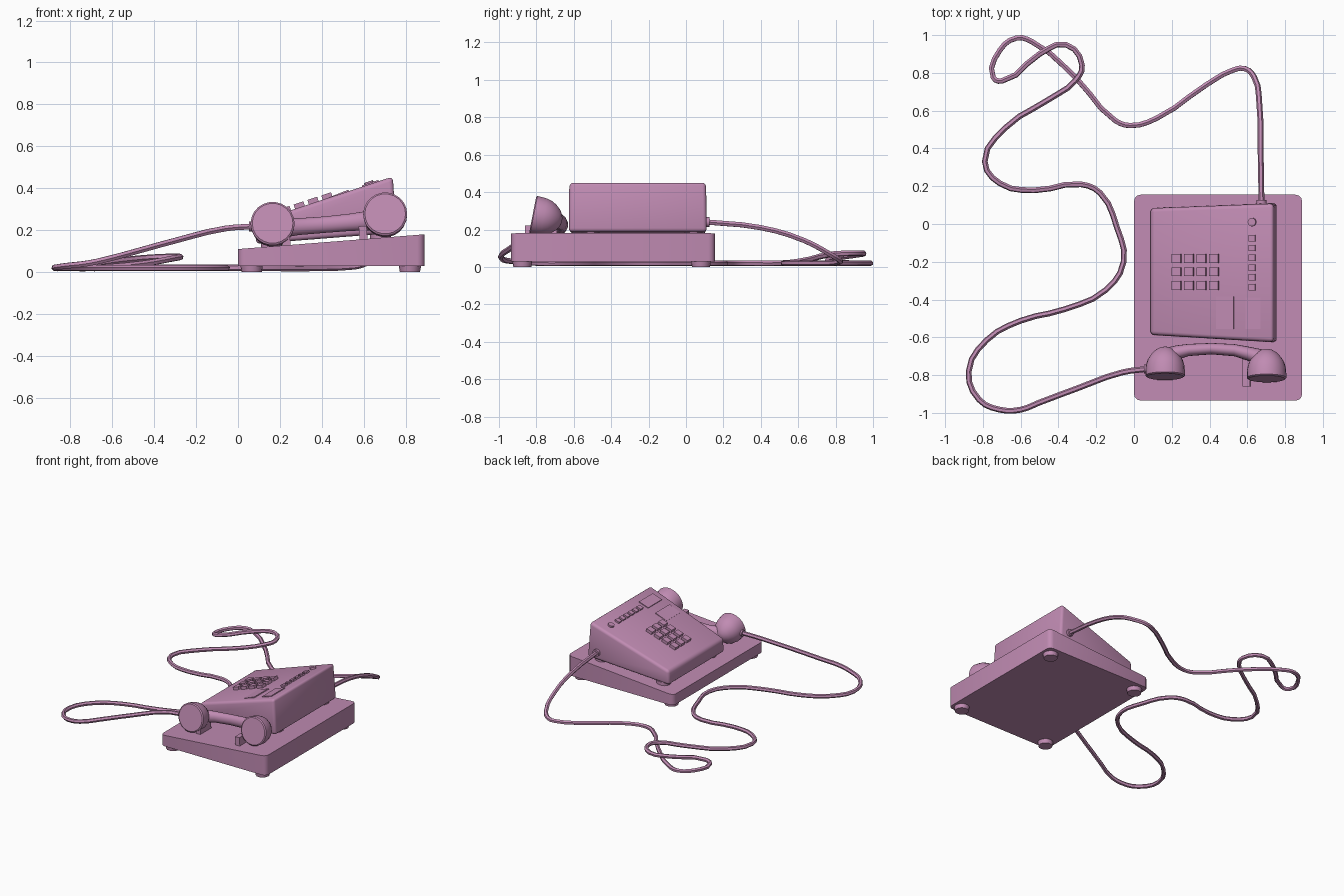
import bpy, bmesh, math
from mathutils import Vector, Matrix

if "Cube" in bpy.data.objects:
    bpy.data.objects.remove(bpy.data.objects["Cube"])

mat = bpy.data.materials.new("mauve_plastic")
mat.diffuse_color = (0.53, 0.26, 0.45, 1)
mat.use_nodes = True
mat.node_tree.nodes["Principled BSDF"].inputs["Base Color"].default_value = mat.diffuse_color


def finish(name, bm, smooth=True):
    bmesh.ops.recalc_face_normals(bm, faces=bm.faces[:])
    me = bpy.data.meshes.new(name)
    bm.to_mesh(me)
    bm.free()
    ob = bpy.data.objects.new(name, me)
    bpy.context.collection.objects.link(ob)
    me.materials.append(mat)
    if smooth:
        bpy.ops.object.select_all(action='DESELECT')
        ob.select_set(True)
        bpy.context.view_layer.objects.active = ob
        bpy.ops.object.shade_smooth_by_angle(angle=math.radians(35))
    return ob


def hexahedron(bottom, top, bevel, vertical_only=False, segments=3):
    """Block from two matching quads, with bevelled edges."""
    bm = bmesh.new()
    b = [bm.verts.new(p) for p in bottom]
    t = [bm.verts.new(p) for p in top]
    bm.faces.new(b[::-1])
    bm.faces.new(t)
    for i in range(4):
        j = (i + 1) % 4
        bm.faces.new((b[i], b[j], t[j], t[i]))
    edges = [e for e in bm.edges if not vertical_only or
             (e.verts[0].co - e.verts[1].co).xy.length < 1e-4]
    bmesh.ops.bevel(bm, geom=edges, offset=bevel, segments=segments,
                    profile=0.5, affect='EDGES')
    return bm


def box(name, center, size, tilt=0.0):
    bm = bmesh.new()
    m = Matrix.Translation(center) @ Matrix.Rotation(-tilt, 4, 'Y') @ Matrix.Diagonal((*size, 1))
    bmesh.ops.create_cube(bm, size=1, matrix=m)
    return finish(name, bm, False)


def cylinder(name, center, r, depth, rot=None, r2=None, segments=16):
    bm = bmesh.new()
    m = Matrix.Translation(center) @ (rot or Matrix.Identity(4))
    bmesh.ops.create_cone(bm, cap_ends=True, segments=segments, radius1=r,
                          radius2=r if r2 is None else r2, depth=depth, matrix=m)
    return finish(name, bm)


def loft(name, rings):
    """Skin closed rings of points and cap both ends."""
    bm = bmesh.new()
    rows = [[bm.verts.new(p) for p in ring] for ring in rings]
    n = len(rows[0])
    for a, b in zip(rows, rows[1:]):
        for i in range(n):
            j = (i + 1) % n
            bm.faces.new((a[i], a[j], b[j], b[i]))
    bm.faces.new(rows[0])
    bm.faces.new(rows[-1][::-1])
    return finish(name, bm)


def base_z(x):
    return 0.11 + 0.079 * x


def face_z(x):
    return 0.245 + 0.33 * (x - 0.1)


SLOPE = math.atan(0.33)

# Sloping base plate and its feet
xy = [(0, -0.935), (0.89, -0.935), (0.89, 0.155), (0, 0.155)]
finish("base_plate", hexahedron([(x, y, 0.03) for x, y in xy],
                                [(x, y, base_z(x)) for x, y in xy], 0.035, True))
for x in (0.065, 0.82):
    for y in (-0.875, 0.08):
        cylinder("foot", (x, y, 0.02), 0.048, 0.04, r2=0.055)

# Wedge-shaped phone body on pads
low = [(0.085, -0.588), (0.757, -0.628), (0.757, 0.112), (0.085, 0.085)]
high = [(0.088, -0.586), (0.738, -0.625), (0.738, 0.108), (0.088, 0.083)]
finish("phone_body", hexahedron([(x, y, base_z(x) + 0.018) for x, y in low],
                                [(x, y, face_z(x)) for x, y in high], 0.02))
for x in (0.16, 0.68):
    for y in (-0.51, 0.04):
        cylinder("body_pad", (x, y, base_z(x) + 0.01), 0.05, 0.03)

# Keypad
for x in (0.23, 0.296, 0.362, 0.428):
    for y in (-0.183, -0.253, -0.325):
        box("key", (x - 0.003, y, face_z(x) + 0.006), (0.049, 0.047, 0.03), SLOPE)

# Round button, row of line buttons, window and raised card
tilt = Matrix.Rotation(-SLOPE, 4, 'Y')
cylinder("round_button", (0.626, 0.01, face_z(0.626) + 0.003), 0.022, 0.022, tilt)
for i in range(6):
    box("line_button", (0.626, -0.075 - 0.052 * i, face_z(0.626) + 0.002), (0.036, 0.034, 0.022), SLOPE)
box("label_window", (0.632, -0.472, face_z(0.632)), (0.082, 0.166, 0.012), SLOPE)
box("card_panel", (0.482, -0.47, face_z(0.482)), (0.1, 0.17, 0.008), SLOPE + 0.06)

# Handset cups: lathed domes leaning back
profile = [(0.0, 0.097), (0.006, 0.105), (0.02, 0.105), (0.06, 0.102), (0.09, 0.093),
           (0.115, 0.078), (0.14, 0.055), (0.155, 0.03), (0.16, 0.01)]
axis = Vector((0, 0.98, -0.19)).normalized()
up = Vector((0, 0.19, 0.98)).normalized()
side = Vector((1, 0, 0))
for name, c in (("mouthpiece", Vector((0.165, -0.808, 0.233))),
                ("earpiece", Vector((0.702, -0.82, 0.278)))):
    loft(name, [[c + axis * t + (side * math.cos(a) + up * math.sin(a)) * r
                 for a in (2 * math.pi * k / 22 for k in range(22))] for t, r in profile])

# Handset grip: x, y, z, half depth, half height
grip = [(0.11, -0.725, 0.205, 0.045, 0.045), (0.17, -0.70, 0.208, 0.045, 0.048),
        (0.23, -0.68, 0.212, 0.038, 0.045), (0.29, -0.667, 0.217, 0.032, 0.040),
        (0.41, -0.66, 0.226, 0.030, 0.039), (0.53, -0.668, 0.237, 0.032, 0.041),
        (0.60, -0.685, 0.244, 0.037, 0.045), (0.68, -0.71, 0.25, 0.046, 0.050),
        (0.755, -0.745, 0.255, 0.045, 0.045)]
loft("handset_grip", [[(x, y + h * math.cos(a), z + v * math.sin(a))
                       for a in (2 * math.pi * k / 16 for k in range(16))]
                      for x, y, z, h, v in grip])

# Cradle posts under the handset
for x in (0.23, 0.597):
    box("cradle_post", (x, -0.775 if x > 0.4 else -0.745, base_z(x) + 0.025),
        (0.038, 0.17 if x > 0.4 else 0.13, 0.075), 0.079)

# Cord sockets on the handset and on the back of the body
cylinder("handset_socket", (0.068, -0.767, 0.218), 0.024, 0.03, Matrix.Rotation(math.pi / 2, 4, 'Y'))
cylinder("body_socket", (0.675, 0.114, 0.24), 0.026, 0.024, Matrix.Rotation(math.pi / 2, 4, 'X'))

# Cord lying on the table, looping over itself (z = None means on the table)
near = [(0.07, -0.767, 0.218), (-0.06, -0.785, 0.208), (-0.3, -0.87, 0.15), (-0.5, -0.945, 0.095),
        (-0.6, -0.983, 0.068), (-0.71, -0.983, 0.043), (-0.82, -0.93, 0.03), (-0.875, -0.78, None),
        (-0.78, -0.615, None), (-0.6, -0.512, None), (-0.37, -0.452, None), (-0.15, -0.35, None),
        (-0.055, -0.2, None), (-0.09, -0.02, None), (-0.18, 0.165, None), (-0.28, 0.21, None),
        (-0.53, 0.178, None), (-0.71, 0.215, None), (-0.79, 0.33, None), (-0.68, 0.51, None),
        (-0.45, 0.66, 0.04), (-0.31, 0.76, 0.065), (-0.275, 0.84, 0.072)]
far = [(-0.36, 0.949, 0.072), (-0.5, 0.9, 0.062), (-0.7, 0.757, 0.035), (-0.745, 0.775, 0.026),
       (-0.71, 0.92, None), (-0.62, 0.985, None), (-0.54, 0.965, None), (-0.3, 0.765, None),
       (-0.1, 0.548, None), (-0.02, 0.521, None), (0.12, 0.56, None), (0.38, 0.735, None),
       (0.52, 0.813, 0.025), (0.585, 0.823, 0.034), (0.635, 0.78, 0.062), (0.664, 0.63, 0.142),
       (0.67, 0.4, 0.21), (0.675, 0.11, 0.24)]
points = near + far
curve = bpy.data.curves.new("cord", 'CURVE')
curve.dimensions = '3D'
curve.bevel_depth = 0.0155
curve.bevel_resolution = 1
curve.resolution_u = 3
curve.use_fill_caps = True
spline = curve.splines.new('BEZIER')
spline.bezier_points.add(len(points) - 1)
for bp, (x, y, z) in zip(spline.bezier_points, points):
    bp.co = (x, y, 0.02 if z is None else z)
    bp.handle_left_type = bp.handle_right_type = 'AUTO'
curve.materials.append(mat)
cord = bpy.data.objects.new("cord", curve)
bpy.context.collection.objects.link(cord)
bpy.ops.object.select_all(action='DESELECT')
cord.select_set(True)
bpy.context.view_layer.objects.active = cord
bpy.ops.object.convert(target='MESH')
bpy.ops.object.shade_smooth_by_angle(angle=math.radians(50))
